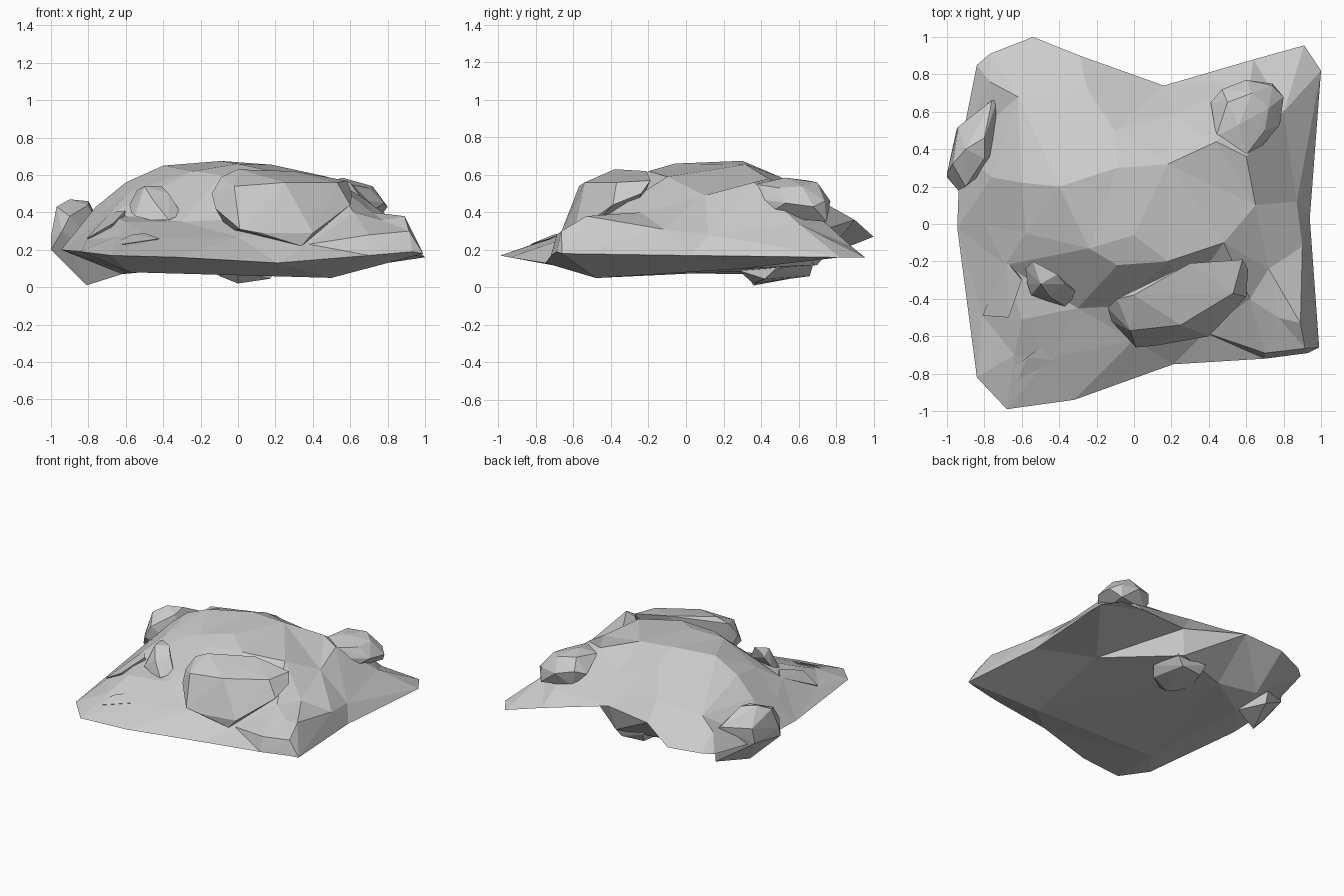
import bpy, bmesh
from mathutils import Vector
from mathutils.geometry import delaunay_2d_cdt


def finish(bm, name):
    bmesh.ops.recalc_face_normals(bm, faces=bm.faces)
    mesh = bpy.data.meshes.new(name)
    bm.to_mesh(mesh)
    bm.free()
    obj = bpy.data.objects.new(name, mesh)
    bpy.context.collection.objects.link(obj)
    return obj


def add_sheet(bm, rim, inner):
    """Triangulate points in plan inside the rim outline, keeping their heights."""
    pts = rim + inner
    flat = [Vector(p[:2]) for p in pts]
    out = delaunay_2d_cdt(flat, [], [list(range(len(rim)))], 1, 1e-5)
    verts = [bm.verts.new((v.x, v.y, pts[src[0]][2])) for v, src in zip(out[0], out[3])]
    for f in out[2]:
        bm.faces.new([verts[i] for i in f])


def rock(name, pts):
    """Faceted boulder: the convex hull of a few corner points."""
    bm = bmesh.new()
    for p in pts:
        bm.verts.new(p)
    bmesh.ops.convex_hull(bm, input=bm.verts)
    loose = [v for v in bm.verts if not v.link_faces]
    bmesh.ops.delete(bm, geom=loose, context='VERTS')
    return finish(bm, name)


# Ground outline, counter-clockwise
rim = [(-.68, -.99, .17), (-.32, -.94, .16), (.21, -.75, .13), (.70, -.72, .17),
       (.93, -.69, .19), (.99, -.66, .18), (.94, .03, .17), (1, .82, .16),
       (.91, .955, .16), (.64, .88, .22), (.16, .74, .31), (-.29, .9, .36),
       (-.54, 1, .27), (-.77, .91, .25), (-.84, .85, .24), (-.93, .4, .2),
       (-.945, -.02, .2), (-.84, -.82, .19)]

# Raised plateau and rear slopes
plateau = [(-.24, -.13, .62), (-.09, -.22, .60), (0, -.06, .66), (.18, -.2, .62),
           (.48, -.1, .59), (-.09, .3, .675), (.18, .32, .655), (.44, .44, .58),
           (.6, .36, .56), (-.4, .2, .65), (-.6, .22, .56), (-.58, -.05, .51),
           (-.1, .5, .59), (-.25, .72, .46), (.2, .58, .50), (-.62, .68, .42),
           (-.77, .76, .36)]

# Lower slopes on the left, front and right
slopes = [(-.76, .25, .43), (-.8, 0, .34), (-.69, -.22, .39), (-.81, -.49, .25),
          (-.6, -.51, .35), (-.64, -.7, .27), (-.45, -.72, .26), (-.3, -.45, .35),
          (-.08, -.44, .36), (0, -.62, .27), (.38, -.58, .23), (.3, -.35, .40),
          (.7, -.69, .28), (.62, -.4, .40), (.72, -.24, .40), (.77, -.5, .36),
          (.915, -.665, .30), (.89, -.53, .38), (.9, -.12, .31), (.87, .12, .28),
          (.65, .1, .49), (.8, .6, .34), (.62, .76, .33)]

# Shallow underside, steep at the back
belly = [(.5, -.48, .05), (-.58, -.5, .08), (.6, .3, .10), (.12, .70, .12),
         (-.3, .58, .10), (-.62, .4, .07), (-.62, .62, .12)]

bm = bmesh.new()
add_sheet(bm, rim, plateau + slopes)
add_sheet(bm, rim, belly)
bmesh.ops.remove_doubles(bm, verts=bm.verts, dist=1e-4)
finish(bm, "ground_mound")

rock("front_boulder", [
    (-.14, -.45, .50), (-.12, -.52, .42), (-.09, -.4, .59), (0, -.38, .63),
    (-.02, -.57, .54), (.25, -.54, .56), (.01, -.66, .31), (.12, -.65, .29),
    (.34, -.6, .22), (.4, -.6, .29), (.6, -.39, .44), (.61, -.24, .5),
    (.58, -.19, .57), (.3, -.21, .62), (.53, -.37, .56), (-.05, -.42, .3),
    (.3, -.3, .3)])

rock("small_boulder", [
    (-.58, -.24, .44), (-.57, -.32, .40), (-.54, -.2, .52), (-.5, -.22, .54),
    (-.41, -.27, .54), (-.5, -.32, .54), (-.37, -.32, .50), (-.3, -.37, .39),
    (-.37, -.44, .36), (-.47, -.41, .36), (-.55, -.38, .38), (-.45, -.39, .46)])

rock("rear_boulder", [
    (.41, .65, .46), (.47, .72, .49), (.6, .77, .46), (.74, .74, .46),
    (.8, .68, .43), (.78, .53, .45), (.66, .39, .47), (.6, .37, .55),
    (.44, .47, .55), (.5, .65, .57), (.63, .7, .56), (.72, .62, .54),
    (.7, .5, .53), (.56, .53, .585), (.74, .75, .35), (.5, .7, .36),
    (.68, .42, .38)])

rock("left_boulder", [
    (-1, .25, .2), (-1, .27, .27), (-.94, .18, .3), (-.9, .2, .38),
    (-.97, .32, .43), (-.9, .4, .47), (-.8, .35, .44), (-.8, .46, .46),
    (-.73, .67, .33), (-.76, .66, .36), (-.94, .52, .34), (-.95, .5, .22),
    (-.81, .36, .01), (-.7, .63, .06), (-.62, .42, .07)])

# Stone poking out underneath
rock("under_stone", [
    (-.18, .42, .1), (-.1, .36, .06), (0, .36, .02), (.17, .42, .045),
    (.22, .48, .1), (.1, .66, .06), (-.08, .64, .06), (0, .28, .09),
    (.16, .68, .13), (-.1, .68, .13), (0, .5, .25)])

# Thin shards sunk into the front left slope
rock("left_shard", [
    (-.68, -.2, .40), (-.81, -.49, .26), (-.67, -.5, .34), (-.6, -.3, .41),
    (-.7, -.4, .24), (-.62, -.25, .3)])
rock("front_shard", [
    (-.65, -.78, .24), (-.62, -.83, .23), (-.57, -.71, .28), (-.5, -.66, .29),
    (-.42, -.73, .26), (-.55, -.74, .2)])
